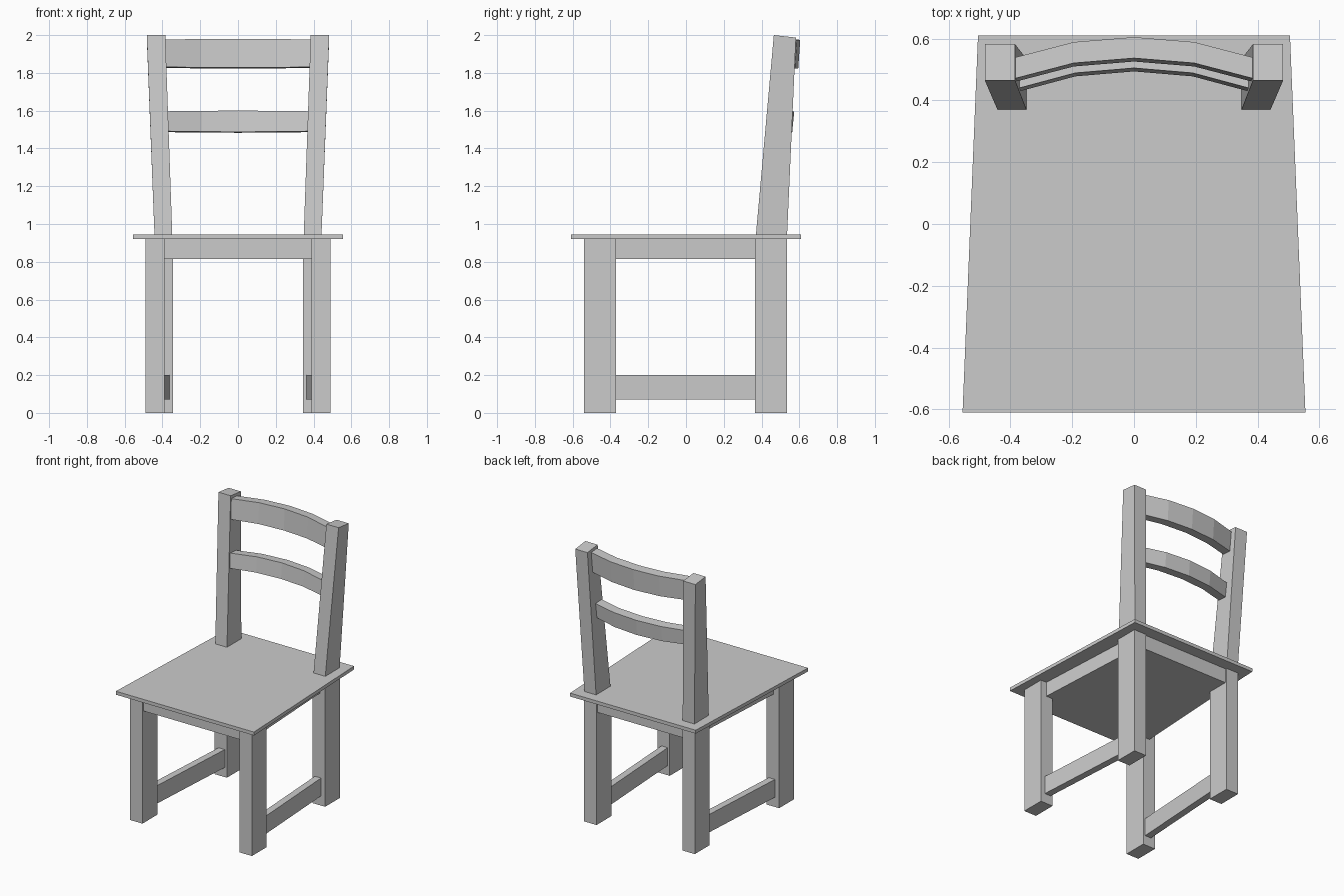
import bpy

if "Cube" in bpy.data.objects:
    bpy.data.objects.remove(bpy.data.objects["Cube"])

def add_mesh(name, verts, faces):
    me = bpy.data.meshes.new(name)
    me.from_pydata(verts, [], faces)
    ob = bpy.data.objects.new(name, me)
    bpy.context.collection.objects.link(ob)
    return ob

def loft(name, rings):
    """Join matching rings of points into a closed solid."""
    n, k = len(rings[0]), len(rings)
    verts = [p for r in rings for p in r]
    faces = [(i*n + j, i*n + (j+1) % n, (i+1)*n + (j+1) % n, (i+1)*n + j)
             for i in range(k-1) for j in range(n)]
    faces += [tuple(reversed(range(n))), tuple(range((k-1)*n, k*n))]
    return add_mesh(name, verts, faces)

def prism(name, outline, z0, z1):
    return loft(name, [[(x, y, z) for x, y in outline] for z in (z0, z1)])

def rect(x0, x1, y0, y1):
    return [(x0, y0), (x1, y0), (x1, y1), (x0, y1)]

def trapezoid(front_half, back_half, y0, y1):
    return [(-front_half, y0), (front_half, y0), (back_half, y1), (-back_half, y1)]

def mirror_x(ob):
    ob.modifiers.new("mirror", 'MIRROR').use_axis[0] = True

# Seat board and the solid frame below it
prism("seat", trapezoid(0.555, 0.505, -0.61, 0.61), 0.92, 0.945)
prism("seat_frame", trapezoid(0.452, 0.395, -0.53, 0.525), 0.815, 0.92)

# Legs
mirror_x(prism("front_legs", rect(0.39, 0.49, -0.54, -0.37), 0, 0.92))
mirror_x(prism("back_legs", rect(0.345, 0.445, 0.365, 0.535), 0, 0.92))

# Side stretchers, converging toward the back
mirror_x(prism("side_stretchers",
               [(0.408, -0.40), (0.458, -0.40), (0.41, 0.40), (0.36, 0.40)], 0.07, 0.20))

# Back posts, tapered and splayed
base = [(x, y, 0.94) for x, y in rect(0.348, 0.442, 0.37, 0.535)]
top = [(0.385, 0.465, 2.0), (0.483, 0.465, 2.0), (0.483, 0.582, 1.987), (0.385, 0.582, 1.987)]
mirror_x(loft("back_posts", [base, top]))

# Curved back slats, leaning slightly backward
def slat(name, half, front_y, z0, z1):
    thick, lean = 0.068, 0.011
    rings = []
    for t, bow in ((-1, 0.067), (-0.5, 0.016), (0, 0), (0.5, 0.016), (1, 0.067)):
        x, y, dz = t*half, front_y - bow, 0.05*bow
        rings.append([(x, y - lean, z0 + dz), (x, y, z1 - dz),
                      (x, y + thick, z1 - 0.005 - dz), (x, y + thick - lean, z0 - 0.005 + dz)])
    # ring order runs clockwise seen from +x, so flip it
    loft(name, [r[::-1] for r in rings])

slat("upper_slat", 0.39, 0.537, 1.828, 1.98)
slat("lower_slat", 0.38, 0.505, 1.488, 1.60)
